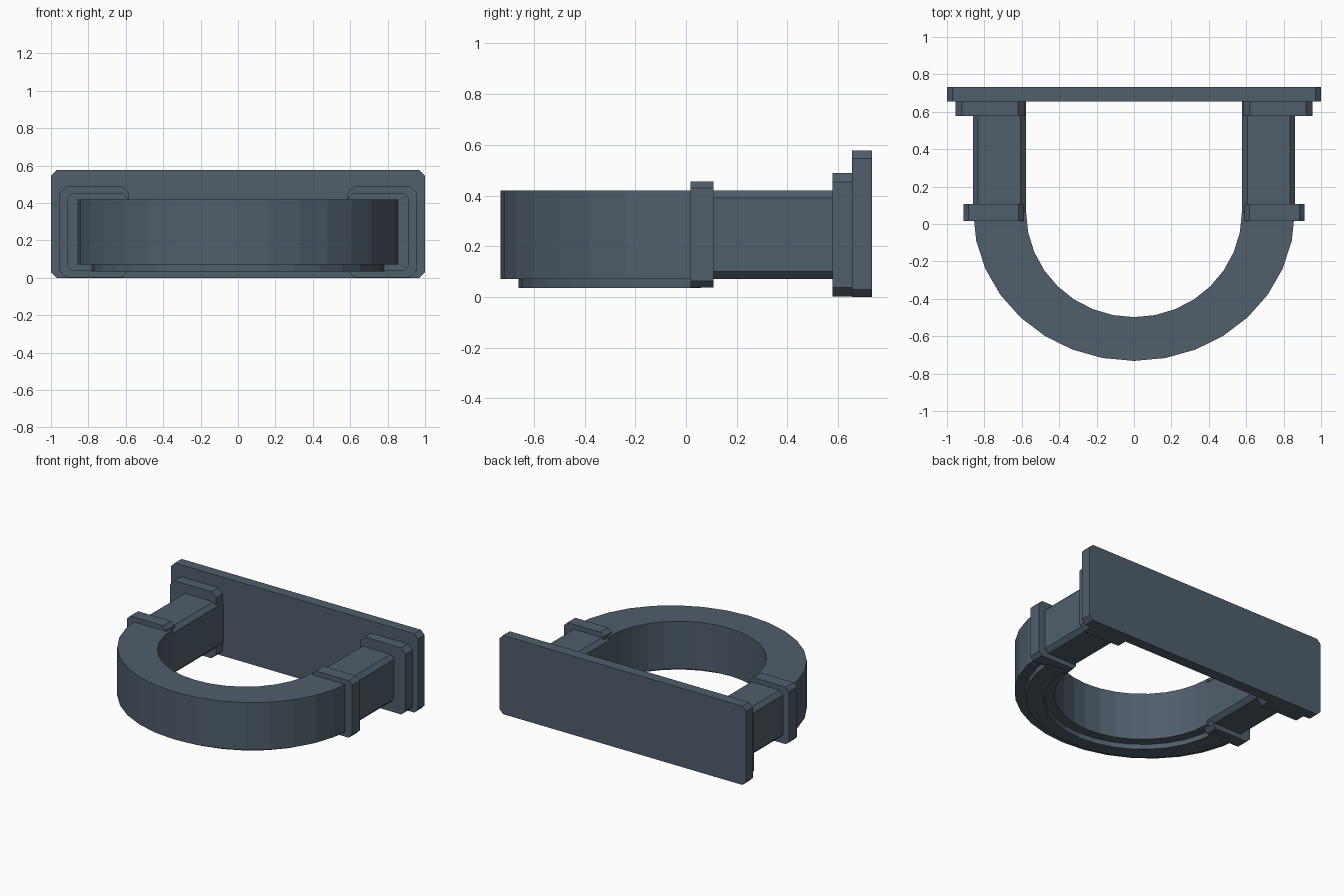
import bpy, bmesh, math

if "Cube" in bpy.data.objects:
    bpy.data.objects.remove(bpy.data.objects["Cube"])

slate = bpy.data.materials.new("slate_grey")
slate.diffuse_color = (0.080, 0.112, 0.147, 1)
slate.use_nodes = True
slate.node_tree.nodes["Principled BSDF"].inputs["Base Color"].default_value = slate.diffuse_color


def finish(bm, name):
    bmesh.ops.recalc_face_normals(bm, faces=bm.faces)
    mesh = bpy.data.meshes.new(name)
    bm.to_mesh(mesh)
    bm.free()
    mesh.materials.append(slate)
    obj = bpy.data.objects.new(name, mesh)
    bpy.context.collection.objects.link(obj)
    return obj


def chamfered_block(name, x, y, z, c):
    """Rectangle in x/z with cut corners, extruded along y."""
    (x0, x1), (y0, y1), (z0, z1) = x, y, z
    outline = [(x0 + c, z0), (x1 - c, z0), (x1, z0 + c), (x1, z1 - c),
               (x1 - c, z1), (x0 + c, z1), (x0, z1 - c), (x0, z0 + c)]
    bm = bmesh.new()
    face = bm.faces.new([bm.verts.new((px, y0, pz)) for px, pz in outline])
    ext = bmesh.ops.extrude_face_region(bm, geom=[face])["geom"]
    verts = [v for v in ext if isinstance(v, bmesh.types.BMVert)]
    bmesh.ops.translate(bm, verts=verts, vec=(0, y1 - y0, 0))
    return finish(bm, name)


def half_ring(name, outer, inner, z0, z1, cy=0.065, n=16):
    """Front half of an elliptical ring with a rectangular section."""
    bm = bmesh.new()
    rings = []
    for i in range(n + 1):
        a = math.pi + math.pi * i / n
        rings.append([bm.verts.new((rx * math.cos(a), cy + ry * math.sin(a), z))
                      for (rx, ry), z in ((outer, z0), (outer, z1),
                                          (inner, z1), (inner, z0))])
    for p, q in zip(rings, rings[1:]):
        for k in range(4):
            m = (k + 1) % 4
            bm.faces.new((p[k], p[m], q[m], q[k]))
    bm.faces.new(rings[0])
    bm.faces.new(rings[-1])
    return finish(bm, name)


# Wall plate at the back
chamfered_block("back_plate", (-1, 1), (0.655, 0.733), (0, 0.577), 0.03)

# Curved front and the lip on its underside
half_ring("curved_bar", (0.86, 0.797), (0.577, 0.563), 0.072, 0.42)
half_ring("underside_lip", (0.785, 0.72), (0.645, 0.625), 0.035, 0.08, 0.06)

# Arms, collars and flanges on both sides
for side, s in (("left", -1), ("right", 1)):
    for part, x, y, z, c in (
            ("arm", (0.577, 0.862), (0.055, 0.66), (0.072, 0.42), 0.029),
            ("collar", (0.592, 0.912), (0.017, 0.108), (0.037, 0.455), 0.026),
            ("flange", (0.585, 0.955), (0.578, 0.658), (0.002, 0.49), 0.036)):
        chamfered_block(side + "_" + part, sorted((s * x[0], s * x[1])), y, z, c)
